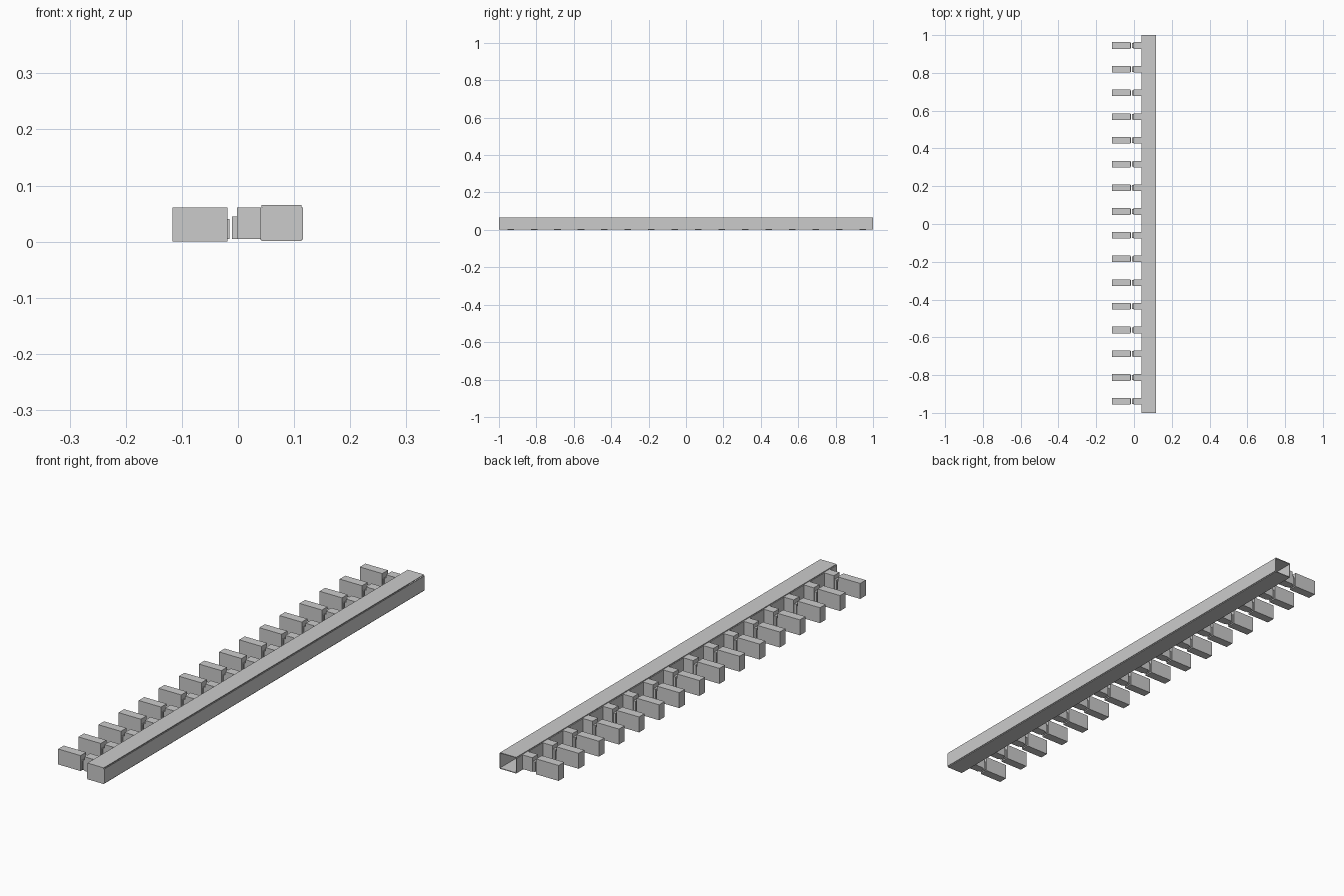
import bpy, bmesh

if "Cube" in bpy.data.objects:
    bpy.data.objects.remove(bpy.data.objects["Cube"])

def boxes(name, items):
    """One object made of boxes given as (x0, x1, y0, y1, z0, z1)."""
    bm = bmesh.new()
    for x0, x1, y0, y1, z0, z1 in items:
        vs = bmesh.ops.create_cube(bm, size=1)['verts']
        for v in vs:
            v.co.x = x1 if v.co.x > 0 else x0
            v.co.y = y1 if v.co.y > 0 else y0
            v.co.z = z1 if v.co.z > 0 else z0
    me = bpy.data.meshes.new(name)
    bm.to_mesh(me)
    bm.free()
    ob = bpy.data.objects.new(name, me)
    bpy.context.collection.objects.link(ob)
    return ob

# hollow rail, open at the back end
T = 0.003
boxes("rail_top", [(0.042, 0.113, -1, 1, 0.065 - T, 0.065)])
boxes("rail_bottom", [(0.042, 0.113, -1, 1, 0.001, 0.001 + T)])
boxes("rail_outer_wall", [(0.113, 0.116, -1, 1, 0.004, 0.061)])
boxes("rail_inner_wall", [(0.040, 0.043, -1, 1, 0.003, 0.061)])
boxes("rail_front_cap", [(0.043, 0.113, -1, -1 + T, 0.004, 0.062)])

# evenly spaced connectors and the blocks facing them
N, FIRST, LAST, H = 16, -0.938, 0.945, 0.0175
for i in range(N):
    y = FIRST + (LAST - FIRST) * i / (N - 1)
    boxes(f"connector_{i + 1}", [
        (-0.002, 0.041, y - H, y + H, 0.005, 0.061),
        (-0.011, -0.002, y - H * 0.8, y + H * 0.8, 0.005, 0.045)])
    boxes(f"block_{i + 1}", [
        (-0.117, -0.019, y - H, y + H, 0.0, 0.061),
        (-0.019, -0.015, y - H * 0.8, y + H * 0.8, 0.005, 0.040)])
